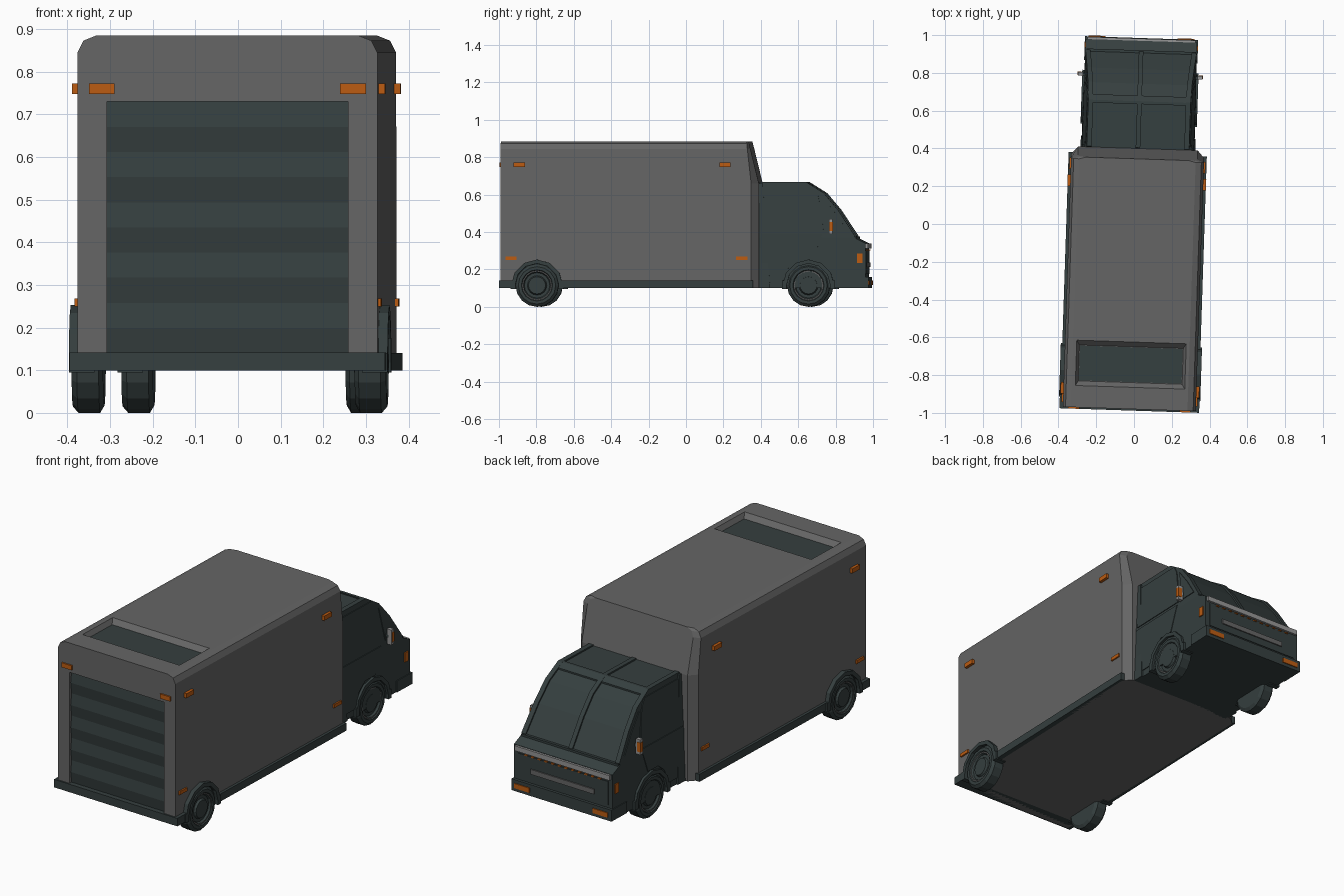
import bpy, bmesh, math
from mathutils import Matrix, Vector

cube = bpy.data.objects.get("Cube")
if cube:
    bpy.data.objects.remove(cube)

# The whole van stands slightly turned
PLACE = Matrix.Translation((0.0075, 0, 0)) @ Matrix.Rotation(-0.033, 4, 'Z')


def material(name, rgb):
    m = bpy.data.materials.new(name)
    m.use_nodes = True
    m.diffuse_color = (*rgb, 1)
    node = next(n for n in m.node_tree.nodes if n.type == 'BSDF_PRINCIPLED')
    node.inputs["Base Color"].default_value = (*rgb, 1)
    return m


GREY = material("box grey", (0.13, 0.13, 0.13))
DARK = material("dark green grey", (0.036, 0.050, 0.050))
TRIM = material("light trim", (0.30, 0.30, 0.30))
AMBER = material("amber", (0.50, 0.105, 0.006))


def finish(name, bm, *mats):
    bmesh.ops.recalc_face_normals(bm, faces=bm.faces)
    mesh = bpy.data.meshes.new(name)
    bm.to_mesh(mesh)
    bm.free()
    ob = bpy.data.objects.new(name, mesh)
    bpy.context.collection.objects.link(ob)
    for m in mats:
        mesh.materials.append(m)
    ob.matrix_world = PLACE
    return ob


def prism(name, outline, lo, hi, mat, mirror=False):
    """Extrude a (y, z) outline across x; lo and hi may depend on z."""
    bm = bmesh.new()
    f = lambda v, z: v(z) if callable(v) else v
    for s in ((1, -1) if mirror else (1,)):
        a = [bm.verts.new((s * f(lo, z), y, z)) for y, z in outline]
        b = [bm.verts.new((s * f(hi, z), y, z)) for y, z in outline]
        bm.faces.new(a)
        bm.faces.new(b)
        for i in range(len(a)):
            j = (i + 1) % len(a)
            bm.faces.new((a[i], a[j], b[j], b[i]))
    return finish(name, bm, mat)


def block(name, x, y, z, mat, mirror=False):
    rect = [(y[0], z[0]), (y[1], z[0]), (y[1], z[1]), (y[0], z[1])]
    return prism(name, rect, x[0], x[1], mat, mirror)


def cut(target, cutter):
    mod = target.modifiers.new("recess", 'BOOLEAN')
    mod.operation = 'DIFFERENCE'
    mod.solver = 'EXACT'
    mod.object = cutter
    bpy.context.view_layer.objects.active = target
    bpy.ops.object.modifier_apply(modifier=mod.name)
    bpy.data.objects.remove(cutter)


# Cargo box: rounded section, chamfered front corners, sloping upper front
SECTION = [(0.352, 0.1), (0.352, 0.66), (0.352, 0.845), (0.338, 0.873), (0.308, 0.885)]
slope = lambda z: max(0, z - 0.66) / 0.225
bm = bmesh.new()
rows = []
for inset, y_at in ((0, lambda z: -0.98),
                    (0, lambda z: 0.36 - 0.025 * slope(z)),
                    (0.035, lambda z: 0.40 - 0.055 * slope(z))):
    half = [(x - inset, z) for x, z in SECTION]
    loop = half + [(-x, z) for x, z in reversed(half)]
    rows.append([bm.verts.new((x, y_at(z), z)) for x, z in loop])
for a, b in zip(rows, rows[1:]):
    for i in range(len(a)):
        j = (i + 1) % len(a)
        bm.faces.new((a[i], a[j], b[j], b[i]))
bm.faces.new(rows[0])
front = rows[2]
bm.faces.new((front[0], front[1], front[-2], front[-1]))
bm.faces.new(front[1:-1])
box = finish("cargo_box", bm, GREY)

# Rear doorway and sunken roof hatch
cut(box, block("door_cutter", (-0.283, 0.283), (-1.1, -0.955), (0.14, 0.73), GREY))
hatch_half = lambda z: 0.275 + (z - 0.86) * 0.6
cut(box, prism("hatch_cutter", [(-0.84, 0.86), (-0.65, 0.86), (-0.6, 0.91), (-0.89, 0.91)],
               lambda z: -hatch_half(z), hatch_half, GREY))
block("roof_hatch", (-0.272, 0.272), (-0.837, -0.653), (0.855, 0.863), DARK)

# Roller door with gently folded slats
STEPS = 10
slats = [(-0.962 - 0.008 * (i % 2), 0.14 + 0.59 * i / STEPS) for i in range(STEPS + 1)]
prism("roller_door", slats + [(-0.95, 0.73), (-0.95, 0.14)], -0.283, 0.283, DARK)

# Skirts and bumpers
block("side_skirt", (0.34, 0.366), (-0.66, 0.37), (0.1, 0.14), DARK, True)
block("rear_bumper", (-0.37, 0.37), (-0.988, -0.91), (0.1, 0.142), DARK)
block("front_bumper", (-0.3, 0.3), (0.86, 0.985), (0.1, 0.16), DARK)

# Cab body and tapered glasshouse
BELT = 0.37
side = lambda z: 0.295 - max(0, z - BELT) * 0.08
WIND = [(0.91, 0.37), (0.82, 0.508), (0.743, 0.6), (0.647, 0.66)]
prism("cab_body", [(0.38, 0.1), (0.97, 0.1), (0.97, 0.34), (0.91, BELT), (0.38, BELT)],
      -0.295, 0.295, DARK)
prism("cab_glasshouse", WIND + [(0.38, 0.66), (0.38, BELT)],
      lambda z: -side(z), side, DARK)
prism("cab_rear_flare", [(0.38, 0.1), (0.46, 0.1), (0.42, 0.66), (0.38, 0.66)],
      lambda z: side(z) - 0.02, lambda z: side(z) + 0.009, DARK, True)

# Raised frame bars over windscreen and roof
run = WIND + [(0.40, 0.66)]
bar = run + [(y + 0.004, z + 0.008) for y, z in reversed(run)]
prism("side_rail", bar, lambda z: side(z) - 0.026, side, DARK, True)
prism("centre_bar", bar, -0.012, 0.012, DARK)
prism("header_bar", [(0.64, 0.65), (0.68, 0.64), (0.68, 0.648), (0.65, 0.668), (0.635, 0.668)],
      -0.27, 0.27, DARK)
block("windscreen_sill", (-0.29, 0.29), (0.885, 0.92), (0.36, 0.376), DARK)

# Side windows and doors as thin plates
skin = lambda d: (lambda z: side(z) + d)
for name, outline in {
    "side_window": [(0.41, 0.405), (0.745, 0.405), (0.735, 0.5), (0.715, 0.6), (0.69, 0.64),
                    (0.41, 0.64)],
    "quarter_window": [(0.775, 0.405), (0.875, 0.405), (0.81, 0.5), (0.74, 0.585)],
    "door_panel": [(0.41, 0.135), (0.53, 0.135), (0.56, 0.215), (0.61, 0.255), (0.69, 0.255),
                   (0.74, 0.39), (0.41, 0.39)],
}.items():
    prism(name, outline, skin(-0.004), skin(0.004), DARK, True)

# Nose trim, grille and lamps
block("nose_strip", (-0.285, 0.285), (0.96, 0.982), (0.312, 0.338), TRIM)
block("nose_panel", (-0.27, 0.27), (0.96, 0.974), (0.175, 0.3), DARK)
block("grille_bar", (-0.19, 0.19), (0.96, 0.98), (0.212, 0.238), GREY)
for i in range(12):
    x = -0.22 + 0.04 * i
    block("nose_lamp", (x - 0.008, x + 0.008), (0.97, 0.979), (0.3, 0.306), AMBER)
block("bumper_lamp", (0.19, 0.28), (0.97, 0.99), (0.117, 0.142), AMBER, True)
block("cab_side_lamp", (0.285, 0.301), (0.925, 0.953), (0.235, 0.285), AMBER, True)

# Box marker lamps
for y in (-0.88, 0.22):
    block("upper_marker", (0.345, 0.367), (y - 0.03, y + 0.03), (0.748, 0.772), AMBER, True)
for y in (-0.925, 0.31):
    block("lower_marker", (0.345, 0.36), (y - 0.03, y + 0.03), (0.25, 0.268), AMBER, True)
block("rear_marker", (0.265, 0.325), (-0.988, -0.97), (0.748, 0.772), AMBER, True)

# Door mirrors
block("mirror_arm", (0.28, 0.312), (0.775, 0.79), (0.425, 0.44), DARK, True)
block("mirror", (0.303, 0.33), (0.775, 0.795), (0.39, 0.47), TRIM, True)
block("mirror_lamp", (0.311, 0.333), (0.779, 0.797), (0.405, 0.455), AMBER, True)

# Wheels and arches: (axle y, wheel centre x, arch outer x)
AXLE_Z, R = 0.115, 0.115
TYRE = [(-0.037, 0.0), (-0.037, 0.098), (-0.027, R), (0.024, R), (0.037, 0.1), (0.037, 0.084),
        (0.032, 0.08), (0.032, 0.074), (0.022, 0.068), (0.022, 0.052), (0.033, 0.046), (0.033, 0.0)]
for label, y, cx, out in (("rear", -0.785, 0.332, 0.374), ("front", 0.665, 0.263, 0.308)):
    bm = bmesh.new()
    for s in (1, -1):
        verts = [bm.verts.new((s * (cx + x), y, AXLE_Z + r)) for x, r in TYRE]
        edges = [bm.edges.new(p) for p in zip(verts, verts[1:])]
        bmesh.ops.spin(bm, geom=verts + edges, cent=(0, y, AXLE_Z), axis=(1, 0, 0),
                       angle=math.tau, steps=16)
    bmesh.ops.remove_doubles(bm, verts=bm.verts, dist=0.0005)
    for f in bm.faces:
        c = f.calc_center_median()
        r = math.hypot(c.y - y, c.z - AXLE_Z)
        f.material_index = int(0.074 < r < 0.08 and abs(c.x) > cx)
    finish(label + "_wheels", bm, DARK, GREY)

    arc = [math.radians(a) for a in range(0, 181, 30)]
    ring = lambda r: [(y + r * math.cos(a), AXLE_Z + r * math.sin(a)) for a in arc]
    prism(label + "_arch", ring(0.138) + ring(0.117)[::-1], out - 0.06, out, DARK, True)
    prism(label + "_wheel_well", ring(0.12), cx - 0.03, out - 0.02, DARK, True)
    for e in (-1, 1):
        ends = sorted((y + e * 0.116, y + e * 0.142))
        block(label + "_arch_foot", (out - 0.06, out), ends, (0.095, 0.14), DARK, True)
